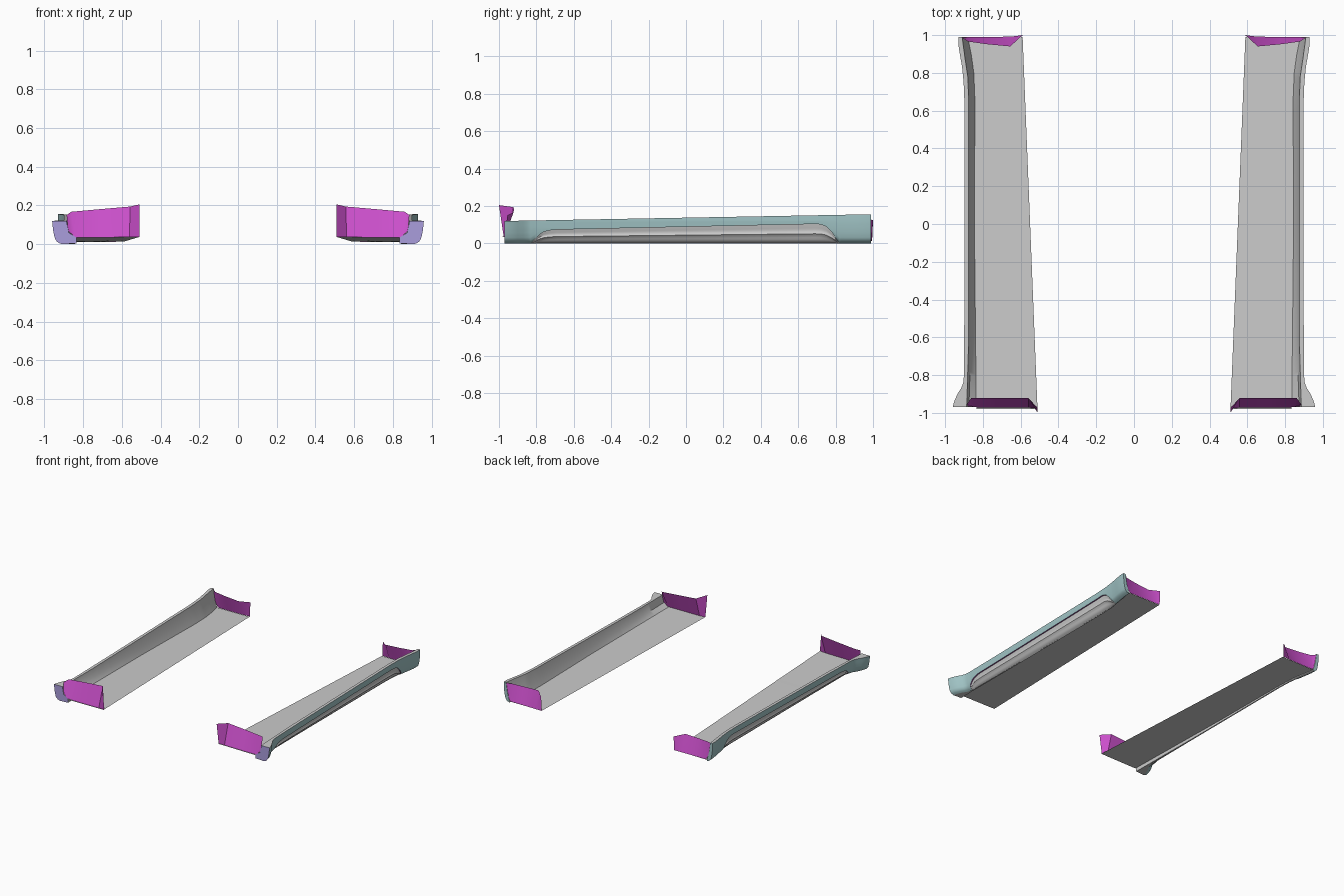
import bpy, math

if "Cube" in bpy.data.objects:
    bpy.data.objects.remove(bpy.data.objects["Cube"])

TEAL = (0.36, 0.56, 0.57, 1)
MAGENTA = (0.60, 0.08, 0.60, 1)
PURPLE = (0.38, 0.10, 0.42, 1)
BLUE = (0.40, 0.34, 0.72, 1)


def material(name, color):
    m = bpy.data.materials.new(name)
    m.diffuse_color = color
    m.use_nodes = True
    m.node_tree.nodes["Principled BSDF"].inputs["Base Color"].default_value = m.diffuse_color
    return m


MATS = {n: material(n, c) for n, c in
        (("teal", TEAL), ("magenta", MAGENTA), ("purple", PURPLE), ("blue", BLUE))}


def make(name, verts, faces, mat=None):
    """Mesh object for the right side, mirrored to the left."""
    me = bpy.data.meshes.new(name)
    me.from_pydata(verts, [], faces)
    ob = bpy.data.objects.new(name, me)
    bpy.context.collection.objects.link(ob)
    if mat:
        me.materials.append(MATS[mat])
    bpy.ops.object.select_all(action='DESELECT')
    ob.select_set(True)
    bpy.context.view_layer.objects.active = ob
    bpy.ops.object.shade_smooth_by_angle(angle=math.radians(35))
    ob.modifiers.new("mirror", 'MIRROR').use_mirror_merge = False
    return ob


def sheet(name, rows, mat=None):
    n = len(rows[0])
    verts = [p for r in rows for p in r]
    faces = [(i * n + j, i * n + j + 1, (i + 1) * n + j + 1, (i + 1) * n + j)
             for i in range(len(rows) - 1) for j in range(n - 1)]
    return make(name, verts, faces, mat)


def lerp(table, v):
    if v <= table[0][0]:
        return table[0][1]
    for (a, p), (b, q) in zip(table, table[1:]):
        if v <= b:
            return p + (q - p) * (v - a) / (b - a)
    return table[-1][1]


# Shape of the sill along its length
OUTER = [(-.97, .96), (-.94, .952), (-.90, .935), (-.87, .915), (-.84, .904), (-.8, .9),
         (-.4, .898), (.65, .898), (.75, .902), (.83, .91), (.9, .922), (.95, .93), (.99, .93)]
LIP = [(-.97, .886), (-.85, .882), (-.6, .875), (.65, .875), (.78, .88), (.88, .895), (.99, .91)]
FOOT = [(-.97, .835), (0, .845), (.65, .842), (.8, .848), (.9, .862), (.99, .88)]
PANEL = [(-.83, .008), (-.81, .022), (-.78, .05), (-.76, .062), (-.73, .07), (-.69, .074),
         (.69, .104), (.72, .102), (.75, .09), (.78, .06), (.80, .03), (.82, .008)]
# Inset of the outer wall against height
TUCK = [(0, .05), (.004, .038), (.012, .026), (.025, .016), (.05, .009), (.08, .004), (.12, 0)]
PANEL_TUCK = [(0, 0), (.35, .004), (.5, -.005), (.65, .004), (1, 0)]
BASE = .0


def top(y):
    return .12 + (y + .97) / 1.96 * .036


def floor_z(y):
    return .022 - .012 * y


def wall_x(y, z):
    return lerp(OUTER, y) - lerp(TUCK, z)


def edge(y):
    return max(lerp(PANEL, y), BASE) if -.83 < y < .82 else BASE


ys = sorted({-.97, .99} | {k for t in (OUTER, LIP, PANEL) for k, _ in t}
            | {-.6 + .1 * i for i in range(13)})
inner = [y for y in ys if -.83 <= y <= .82]


def outer_row(y, n=12):
    pts = []
    for j in range(n + 1):
        t = (j / n) ** .6
        z = top(y) + (edge(y) - top(y)) * t
        pts.append((wall_x(y, z), y, z))
    return pts


def panel_row(y, n=10):
    e = edge(y)
    depth = .010 * min(1, e / .05)
    return [(wall_x(y, z) - depth - lerp(PANEL_TUCK, t) * min(1, e / .05), y, z)
            for t in (j / n for j in range(n + 1)) for z in (e * (1 - t),)]


# Teal outer wall of the sill
sheet("sill_outer_wall", [outer_row(y) for y in ys], "teal")
# Recessed grey panel with its dark rim
sheet("sill_panel", [panel_row(y) for y in inner])
sheet("panel_rim", [[outer_row(y)[-1], panel_row(y)[0]] for y in inner], "purple")
# Grey upper flange, inner wall and underside
sheet("sill_flange", [[(lerp(LIP, y), y, top(y)), (lerp(OUTER, y), y, top(y))] for y in ys])
sheet("sill_inner_wall", [[(lerp(FOOT, y), y, floor_z(y)),
                           (lerp(LIP, y) - .012, y, top(y) * .5),
                           (lerp(LIP, y), y, top(y))] for y in ys])
sheet("sill_underside", [[(wall_x(y, 0), y, 0), (lerp(FOOT, y), y, .004),
                          (lerp(FOOT, y), y, floor_z(y))] for y in ys])

# End faces of the sill
for name, y, mat in (("sill_front_end", -.97, "blue"), ("sill_rear_end", .99, "teal")):
    loop = outer_row(y) + [(lerp(FOOT, y), y, .004), (lerp(FOOT, y), y, floor_z(y)),
                           (lerp(LIP, y) - .012, y, top(y) * .5), (lerp(LIP, y), y, top(y))]
    idx = list(range(len(loop)))
    make(name, loop, [idx[::-1] if y < 0 else idx], mat)

# Floor sheet, tapering inward to the front
sheet("floor", [[(.55 + .04 * y, y, floor_z(y) + .003), (lerp(FOOT, y), y, floor_z(y))]
                for y in [-.98] + [y for y in ys if y > -.97]])

# Leaning magenta end plates: upper edge, then lower edge
sheet("front_end_plate", [
    [(.51, -1, .205), (.51, -.975, .038)],
    [(.558, -.922, .194), (.56, -.972, .036)],
    [(.72, -.92, .18), (.72, -.972, .035)],
    [(.862, -.922, .167), (.842, -.97, .035)],
    [(.885, -.955, .15), (.878, -.965, .07)]][::-1], "magenta")
sheet("rear_end_plate", [
    [(.59, 1, .125), (.59, .995, .013)],
    [(.655, .94, .14), (.65, .992, .012)],
    [(.78, .952, .142), (.78, .99, .012)],
    [(.88, .966, .145), (.87, .99, .012)],
    [(.91, .988, .15), (.895, .988, .05)]], "magenta")
